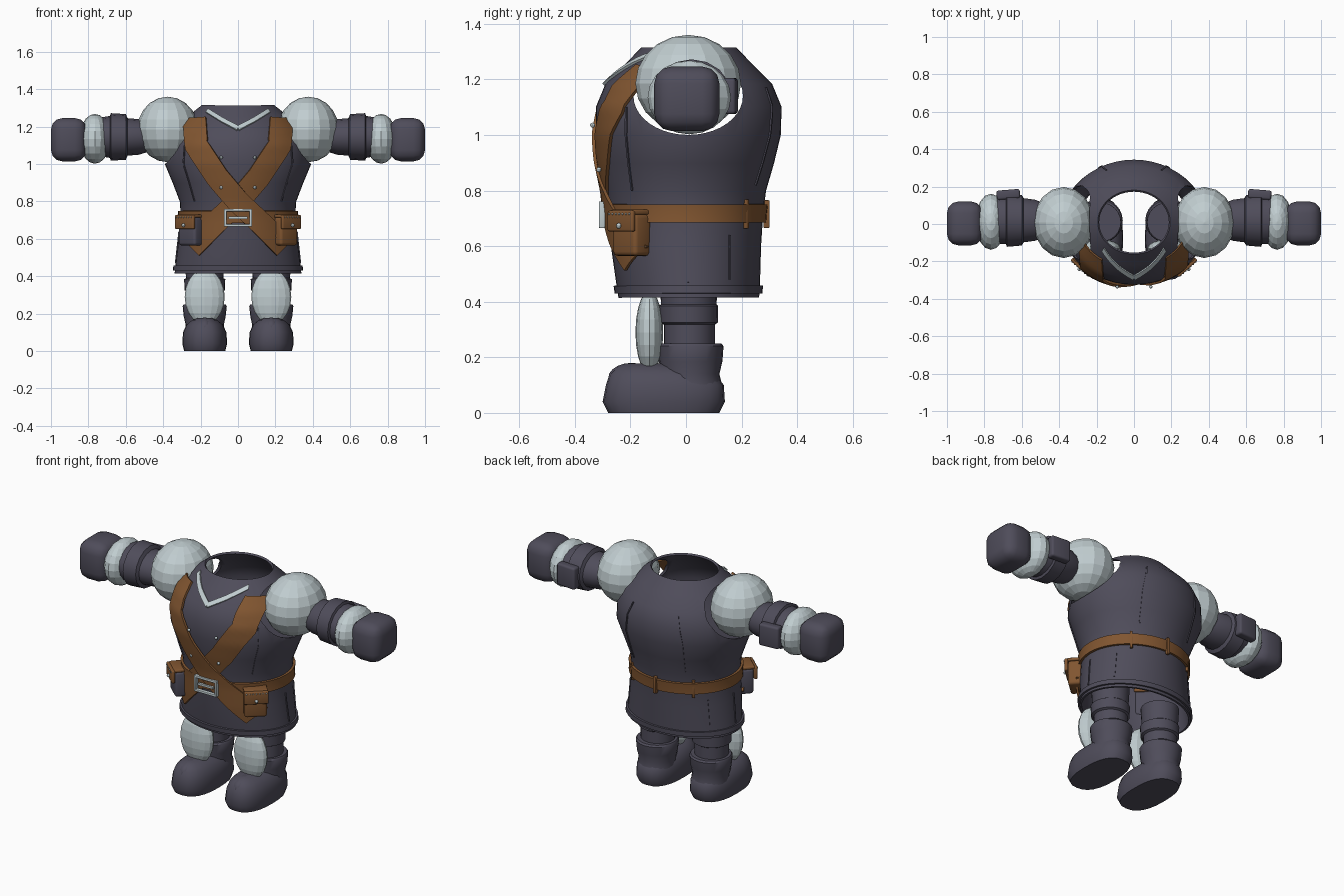
import bpy, bmesh, math
from mathutils import Vector, Matrix

if "Cube" in bpy.data.objects:
    bpy.data.objects.remove(bpy.data.objects["Cube"])


def material(name, rgb):
    m = bpy.data.materials.new(name)
    m.use_nodes = True
    m.diffuse_color = (*rgb, 1)
    m.node_tree.nodes["Principled BSDF"].inputs["Base Color"].default_value = (*rgb, 1)
    return m


CLOTH = material("dark_cloth", (0.078, 0.073, 0.103))
PLATE = material("pale_grey", (0.53, 0.61, 0.63))
LEATHER = material("brown_leather", (0.22, 0.092, 0.03))


def finish(name, bm, mat, smooth=True, thick=0, bevel=0, cutter=None):
    bmesh.ops.recalc_face_normals(bm, faces=bm.faces)
    mesh = bpy.data.meshes.new(name)
    bm.to_mesh(mesh)
    bm.free()
    mesh.materials.append(mat)
    ob = bpy.data.objects.new(name, mesh)
    bpy.context.collection.objects.link(ob)
    if thick:
        m = ob.modifiers.new("thickness", "SOLIDIFY")
        m.thickness, m.offset = thick, 0
    if cutter:
        m = ob.modifiers.new("holes", "BOOLEAN")
        m.object, m.operation, m.solver = cutter, "DIFFERENCE", "EXACT"
    if bevel:
        m = ob.modifiers.new("rounding", "BEVEL")
        m.width, m.segments = bevel, 3
    bpy.ops.object.select_all(action="DESELECT")
    bpy.context.view_layer.objects.active = ob
    ob.select_set(True)
    for m in list(ob.modifiers):
        bpy.ops.object.modifier_apply(modifier=m.name)
    if smooth:
        bpy.ops.object.shade_smooth_by_angle(angle=math.radians(38))
    return ob


def loft(name, rings, mat, axis="z", sides=24, cap=True, power=1.0, **kw):
    """Rings are (position, radius a, radius b, centre a, centre b)."""
    bm = bmesh.new()
    loops = []
    for t, ra, rb, ca, cb in rings:
        loop = []
        for i in range(sides):
            w = math.tau * i / sides
            c, s = math.cos(w), math.sin(w)
            a = ca + ra * math.copysign(abs(c) ** power, c)
            b = cb + rb * math.copysign(abs(s) ** power, s)
            loop.append(bm.verts.new((a, b, t) if axis == "z" else (t, a, b)))
        loops.append(loop)
    for p, q in zip(loops, loops[1:]):
        for i in range(sides):
            j = (i + 1) % sides
            bm.faces.new((p[i], p[j], q[j], q[i]))
    if cap:
        bm.faces.new(loops[0])
        bm.faces.new(loops[-1])
    return finish(name, bm, mat, **kw)


def ball(name, loc, radii, mat, u=16, v=10, smooth=False):
    bm = bmesh.new()
    bmesh.ops.create_uvsphere(bm, u_segments=u, v_segments=v, radius=1,
                              matrix=Matrix.Translation(loc) @ Matrix.Diagonal((*radii, 1)))
    return finish(name, bm, mat, smooth)


def box(name, size, loc, mat, turn=0, bevel=0):
    bm = bmesh.new()
    bmesh.ops.create_cube(bm, size=1, matrix=Matrix.Translation(loc)
                          @ Matrix.Rotation(turn, 4, "Z") @ Matrix.Diagonal((*size, 1)))
    return finish(name, bm, mat, bevel=bevel)


def grid(name, fn, nu, nv, mat, thick):
    bm = bmesh.new()
    vs = [[bm.verts.new(fn(i / nu, j / nv)) for j in range(nv + 1)] for i in range(nu + 1)]
    for i in range(nu):
        for j in range(nv):
            bm.faces.new((vs[i][j], vs[i + 1][j], vs[i + 1][j + 1], vs[i][j + 1]))
    return finish(name, bm, mat, thick=thick)


# Tunic profile: height, half width, half depth, depth centre
BODY = [(.415, .333, .247, .01), (.46, .328, .252, .008), (.6, .312, .264, 0), (.72, .3, .272, 0),
        (.8, .305, .282, 0), (.9, .343, .307, .004), (1.0, .385, .327, .008), (1.1, .377, .328, .01),
        (1.18, .335, .295, .01), (1.25, .267, .225, .01), (1.31, .19, .167, .01)]


def body(z):
    z = min(max(z, BODY[0][0]), BODY[-1][0])
    for p, q in zip(BODY, BODY[1:]):
        if z <= q[0]:
            f = (z - p[0]) / (q[0] - p[0])
            return [a + (b - a) * f for a, b in zip(p[1:], q[1:])]


def on_body(x, z, off):
    rx, ry, cy = body(z)
    return Vector((x, cy - (ry + off) * math.sqrt(max(.04, 1 - (x / (rx + off)) ** 2)), z))


def band(name, path, width, off, mat, thick=.012):
    """Strip following an (x, z) path over the front of the tunic."""
    pts = [Vector(p) for p in path]

    def at(u):
        k = min(max(u, 0), 1) * (len(pts) - 1)
        i = min(int(k), len(pts) - 2)
        return pts[i].lerp(pts[i + 1], k - i)

    def fn(u, v):
        d = (at(u + .04) - at(u - .04)).normalized()
        p = at(u) + Vector((-d.y, d.x)) * (v - .5) * width
        return on_body(p.x, p.y, off)
    return grid(name, fn, 40, 6, mat, thick)


def ring(name, z0, z1, off, mat, thick):
    rows = []
    for z in (z0, (z0 + z1) / 2, z1):
        rx, ry, cy = body(z)
        rows.append((z, rx + off, ry + off, 0, cy))
    loft(name, rows, mat, sides=48, cap=False, thick=thick)


# Tunic shell with open neck, hem and armholes
cutter = loft("armhole_cutter", [(-1, .197, .14, .008, 1.14), (1, .197, .14, .008, 1.14)],
              CLOTH, axis="x", sides=40)
cutter.hide_render = True
loft("tunic", [(z, rx, ry, 0, cy) for z, rx, ry, cy in BODY], CLOTH, sides=48, cap=False,
     thick=.012, cutter=cutter)
bpy.data.objects.remove(cutter)
ring("hem", .43, .458, .01, CLOTH, .014)
ring("belt", .685, .75, .012, LEATHER, .014)


# Raised seams on the tunic
def seam(name, angle, z0, z1, lean=0):
    def fn(u, v):
        z = z0 + (z1 - z0) * u
        rx, ry, cy = body(z)
        w = angle + lean * u + (v - .5) * .022
        return Vector((math.cos(w) * (rx + .007), cy + math.sin(w) * (ry + .007), z))
    grid(name, fn, 16, 2, CLOTH, .008)


for s, side in ((1, "left"), (-1, "right")):
    for k, (deg, lo, hi, lean) in enumerate(((0, .47, .64, 0), (35, .48, .64, 0),
                                             (58, .82, 1.17, .12), (-42, .8, 1.1, 0))):
        w = math.radians(deg)
        seam(f"{side}_seam_{k}", w if s > 0 else math.pi - w, lo, hi, lean * s)

# Crossed straps, rivets and collar trim
for s, side, off in ((1, "left", .012), (-1, "right", .022)):
    band(side + "_strap", [(s * x, z) for x, z in ((.232, 1.245), (.222, 1.1), (.11, .93), (0, .8),
                                                   (-.12, .685), (-.25, .555))], .122, off, LEATHER)
    for x, z in ((.09, 1.035), (.09, .875), (.2, .95)):
        if x < .1:
            ball(side + "_rivet", on_body(s * x, z, .026), (.009,) * 3, PLATE, 8, 6, True)
    band(side + "_collar_trim", [(s * .165, 1.285), (s * .085, 1.235), (0, 1.19)], .022, .012, PLATE)

# Belt buckle and loops
for s in (1, -1):
    box("buckle_side", (.014, .022, .096), (s * .068, -.302, .713), PLATE, bevel=.003)
    box("buckle_bar", (.15, .022, .014), (0, -.302, .713 + s * .041), PLATE, bevel=.003)
    box("belt_loop_side", (.016, .02, .105), (s * .2, .215, .715), LEATHER, -s * .75, .004)
box("buckle_tongue", (.1, .014, .012), (0, -.304, .713), PLATE)
box("belt_loop_back", (.02, .022, .1), (0, .29, .715), LEATHER, 0, .004)

for s, side in ((1, "left"), (-1, "right")):
    # Belt pouches
    turn = s * math.radians(42)
    out = Vector((math.sin(turn), -math.cos(turn), 0))
    base = Vector((s * .25, -.195, 0))
    box(side + "_pouch", (.125, .08, .15), base + Vector((0, 0, .64)),
        LEATHER if s > 0 else CLOTH, turn, .015)
    box(side + "_pouch_flap", (.135, .02, .075), base + out * .05 + Vector((0, 0, .69)),
        LEATHER, turn, .007)
    box(side + "_pouch_lid", (.13, .09, .018), base + Vector((0, 0, .722)), LEATHER, turn, .006)
    ball(side + "_pouch_stud", base + out * .063 + Vector((0, 0, .673)), (.01,) * 3, PLATE, 8, 6, True)
    across = Vector((math.cos(turn), math.sin(turn), 0))
    for k in range(7):
        ball(side + "_pouch_stitch", base + out * .061 + across * (k - 3) * .018
             + Vector((0, 0, .716)), (.004,) * 3, PLATE, 6, 4)

    # Shoulder, sleeve, wrist and fist
    ball(side + "_shoulder", (s * .376, .008, 1.185), (.163, .19, .175), PLATE)
    loft(side + "_sleeve", [(s * x, a, b, .02, 1.145) for x, a, b in (
        (.48, .09, .08), (.53, .11, .095), (.59, .118, .1), (.6, .135, .122), (.68, .142, .127),
        (.685, .128, .112), (.73, .125, .105))], CLOTH, axis="x", sides=16)
    box(side + "_sleeve_guard", (.125, .05, .13), (s * .672, .158, 1.14), CLOTH, -s * .08, .012)
    ball(side + "_wrist", (s * .765, .012, 1.135), (.083, .15, .133), PLATE)
    box(side + "_fist", (.19, .235, .232), (s * .905, .003, 1.13), CLOTH, 0, .062)

    # Leg, shin guard and boot
    x = s * .178
    loft(side + "_leg", [(z, a, b, x, c) for z, a, b, c in (
        (.2, .095, .092, .012), (.318, .095, .092, .012), (.325, .108, .105, .01),
        (.385, .11, .107, .008), (.39, .1, .1, .01), (.5, .108, .105, .01))], CLOTH)
    ball(side + "_shin_guard", (x, -.132, .29), (.107, .05, .148), PLATE)
    loft(side + "_boot_cuff", [(z, a, b, x, c) for z, a, b, c in (
        (.1, .105, .11, .02), (.14, .102, .105, .015), (.185, .112, .114, .017),
        (.24, .118, .118, .017), (.25, .112, .11, .017))], CLOTH)
    loft(side + "_boot_foot", [(z, a, b, x, c) for z, a, b, c in (
        (0, .11, .2, -.08), (.04, .12, .22, -.08), (.1, .116, .212, -.076),
        (.14, .098, .19, -.085), (.165, .07, .15, -.1), (.178, .035, .09, -.13))],
        CLOTH, power=.8)
    ball(side + "_boot_toe_ridge", (x, -.195, .125), (.05, .085, .055), CLOTH, smooth=True)
